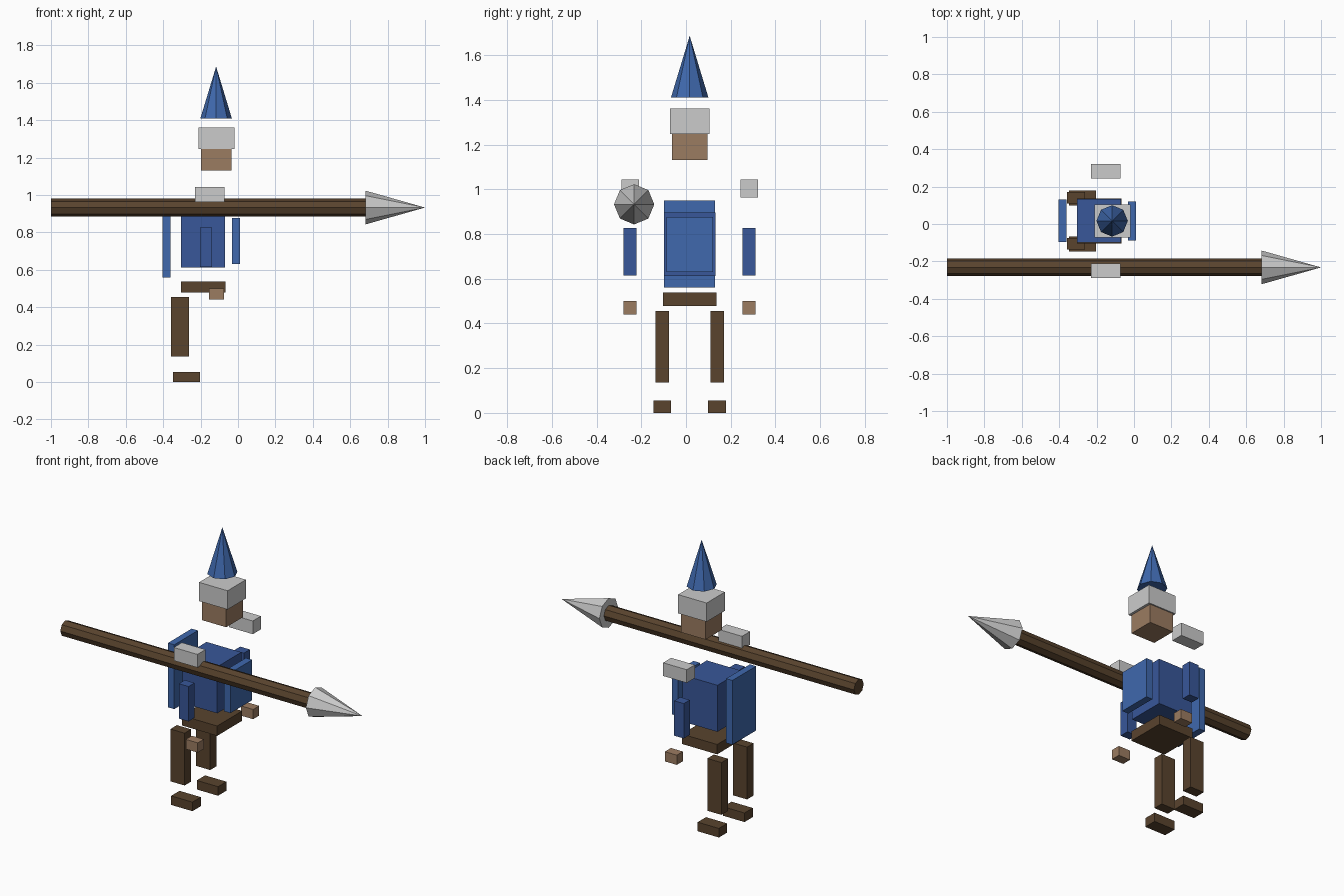
import bpy, math

if "Cube" in bpy.data.objects:
    bpy.data.objects.remove(bpy.data.objects["Cube"])

CY = 0.0165  # the figure's own mid-plane in y


def material(name, rgb):
    m = bpy.data.materials.new(name)
    m.diffuse_color = (*rgb, 1)
    m.use_nodes = True
    m.node_tree.nodes["Principled BSDF"].inputs["Base Color"].default_value = m.diffuse_color
    return m


BLUE = material("blue", (0.05, 0.14, 0.42))
TUNIC = material("tunic_blue", (0.04, 0.095, 0.32))
BROWN = material("brown", (0.10, 0.057, 0.027))
SKIN = material("skin", (0.33, 0.20, 0.12))


def finish(name, mat):
    ob = bpy.context.object
    ob.name = name
    if mat:
        ob.data.materials.append(mat)
    return ob


def box(name, x, z, half_y, mat=None, y=CY):
    """Box from x and z ranges, centred on y."""
    bpy.ops.mesh.primitive_cube_add(
        size=1, location=((x[0] + x[1]) / 2, y, (z[0] + z[1]) / 2))
    ob = finish(name, mat)
    ob.scale = (x[1] - x[0], 2 * half_y, z[1] - z[0])
    bpy.ops.object.transform_apply(location=False, rotation=False, scale=True)


def pair(name, x, z, off, half_y, mat=None):
    """Same box on both sides of the figure."""
    for side, s in (("right", -1), ("left", 1)):
        box(f"{side}_{name}", x, z, half_y, mat, CY + s * off)


def taper(name, r1, r2, depth, loc, mat=None, along_x=False):
    """Eight-sided cone or rod."""
    bpy.ops.mesh.primitive_cone_add(
        vertices=8, radius1=r1, radius2=r2, depth=depth, location=loc,
        rotation=(0, math.pi / 2 if along_x else 0, 0))
    finish(name, mat)


# head and hat
taper("hat", 0.084, 0, 0.277, (-0.117, CY, 1.5485), BLUE)
box("helmet_band", (-0.212, -0.02), (1.247, 1.361), 0.088)
box("head", (-0.199, -0.035), (1.132, 1.247), 0.08, SKIN)

# body
box("torso", (-0.304, -0.07), (0.613, 0.896), 0.116, TUNIC)
box("back_plate", (-0.403, -0.361), (0.56, 0.951), 0.114, BLUE)
box("chest_plate", (-0.032, 0.011), (0.631, 0.876), 0.104, BLUE)
box("hips", (-0.305, -0.068), (0.478, 0.538), 0.12, BROWN)

# limbs
pair("shoulder_pad", (-0.23, -0.071), (0.963, 1.043), 0.266, 0.039)
pair("arm", (-0.203, -0.138), (0.614, 0.826), 0.266, 0.029, TUNIC)
pair("hand", (-0.156, -0.076), (0.441, 0.5), 0.266, 0.029, SKIN)
pair("leg", (-0.358, -0.263), (0.137, 0.455), 0.123, 0.031, BROWN)
pair("foot", (-0.347, -0.204), (0.0, 0.055), 0.123, 0.04, BROWN)

# spear
taper("spear_shaft", 0.047, 0.047, 1.682, (-0.159, -0.232, 0.933), BROWN, True)
taper("spear_head", 0.09, 0, 0.318, (0.841, -0.232, 0.933), None, True)
